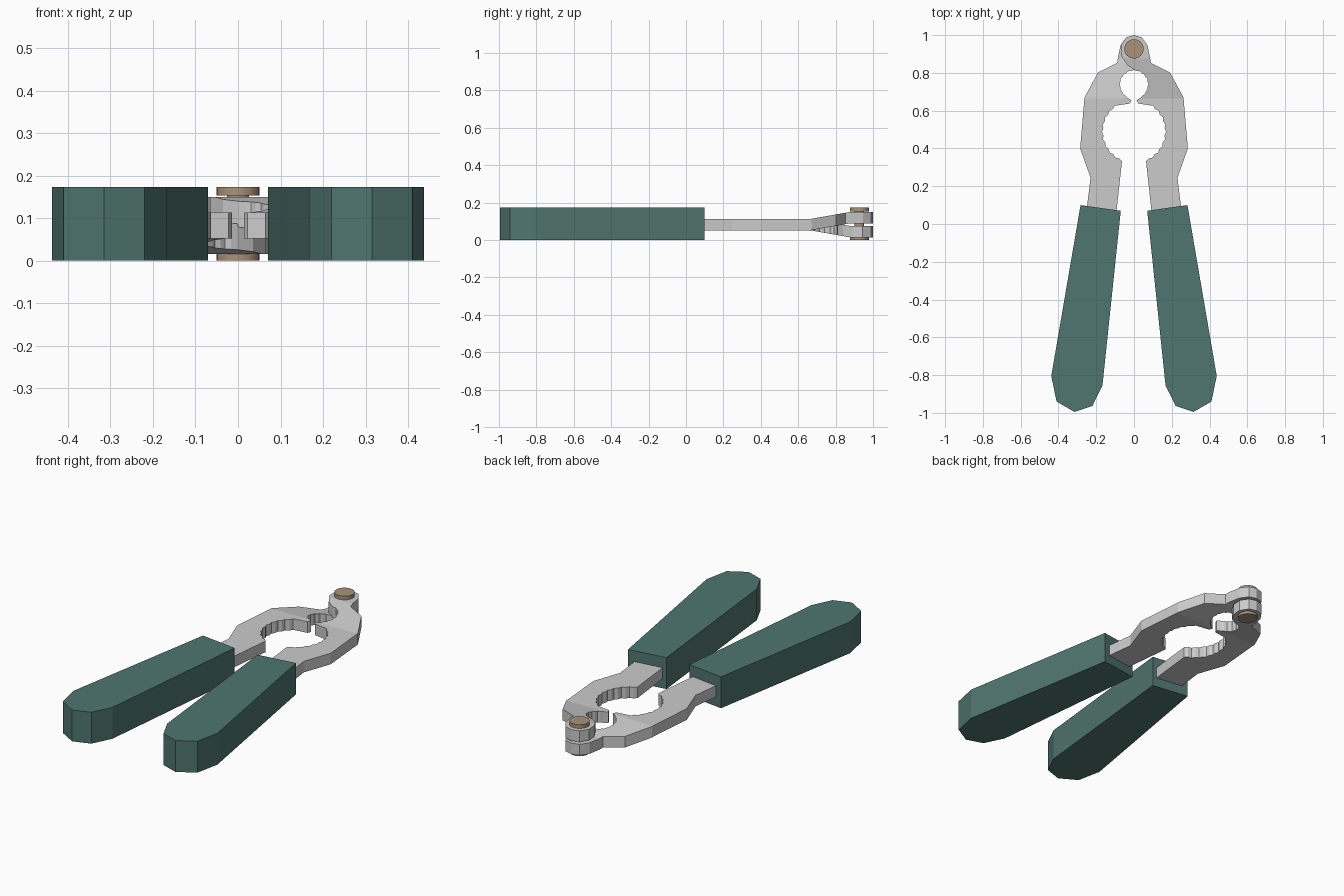
import bpy, bmesh
from math import cos, sin, radians
from mathutils import Vector

if "Cube" in bpy.data.objects:
    bpy.data.objects.remove(bpy.data.objects["Cube"])


def material(name, rgb):
    m = bpy.data.materials.new(name)
    m.diffuse_color = (*rgb, 1)
    m.use_nodes = True
    m.node_tree.nodes["Principled BSDF"].inputs["Base Color"].default_value = m.diffuse_color
    return m


teal = material("teal_rubber", (0.08, 0.18, 0.16))
bronze = material("bronze", (0.40, 0.29, 0.19))


def add_object(name, bm, mat=None):
    bmesh.ops.recalc_face_normals(bm, faces=bm.faces)
    me = bpy.data.meshes.new(name)
    bm.to_mesh(me)
    bm.free()
    ob = bpy.data.objects.new(name, me)
    bpy.context.collection.objects.link(ob)
    if mat:
        me.materials.append(mat)
    return ob


def prism(points, z0, z1, side):
    bm = bmesh.new()
    face = bm.faces.new([bm.verts.new((side * x, y, z0)) for x, y in points])
    ext = bmesh.ops.extrude_face_region(bm, geom=[face], use_keep_orig=True)
    for v in ext["geom"]:
        if isinstance(v, bmesh.types.BMVert):
            v.co.z = z1
    return bm


def toothed_arc(cy, r, a0, a1, n, depth):
    pts = []
    for i in range(n):
        a = radians(a0 + (a1 - a0) * i / (n - 1))
        rr = r - depth * (i % 2)
        pts.append((rr * cos(a), cy + rr * sin(a)))
    return pts


handle_outline = [(0.07, 0.07), (0.167, -0.855), (0.22, -0.963), (0.315, -0.995),
                  (0.41, -0.94), (0.438, -0.805), (0.283, 0.10)]

# Jaw: serrated inner edge, pivot eye, then the outer edge back to the handle
jaw_outline = (
    [(0.10, 0.0)]
    + toothed_arc(0.49, 0.170, -68, 53, 19, 0.007)
    + [(0.022, 0.638), (0.014, 0.655)]
    + toothed_arc(0.738, 0.077, -62, 88, 15, 0.004)
    + [(-0.035, 0.84), (-0.066, 0.89), (-0.07, 0.945), (-0.042, 0.988), (0.0, 1.0),
       (0.042, 0.988), (0.072, 0.945), (0.09, 0.852), (0.19, 0.803),
       (0.262, 0.67), (0.285, 0.40), (0.23, 0.245), (0.26, 0.0)])

RAMP_START, RAMP_END, LIFT = 0.665, 0.875, 0.037

for label, side in (("right", 1), ("left", -1)):
    # Thick grips
    add_object(label + "_handle", prism(handle_outline, 0, 0.173, side), teal)

    # Flat jaws, one bending up and the other down to overlap at the pivot
    bm = prism(jaw_outline, 0.052, 0.113, side)
    bmesh.ops.triangulate(bm, faces=bm.faces[:])
    for y in (RAMP_START, RAMP_END):
        bmesh.ops.bisect_plane(bm, geom=bm.verts[:] + bm.edges[:] + bm.faces[:],
                               plane_co=Vector((0, y, 0)), plane_no=Vector((0, 1, 0)))
    for v in bm.verts:
        t = (v.co.y - RAMP_START) / (RAMP_END - RAMP_START)
        v.co.z += side * LIFT * min(1, max(0, t))
    add_object(label + "_jaw", bm)

# Pivot rivet: shaft with a head at each end
for name, r, z0, z1 in (("pivot_shaft", 0.026, 0.01, 0.163),
                        ("pivot_top_head", 0.051, 0.153, 0.173),
                        ("pivot_bottom_head", 0.051, 0.0, 0.021)):
    bpy.ops.mesh.primitive_cylinder_add(vertices=24, radius=r, depth=z1 - z0,
                                        location=(0, 0.927, (z0 + z1) / 2))
    ob = bpy.context.object
    ob.name = name
    ob.data.materials.append(bronze)
    bpy.ops.object.shade_smooth_by_angle()
